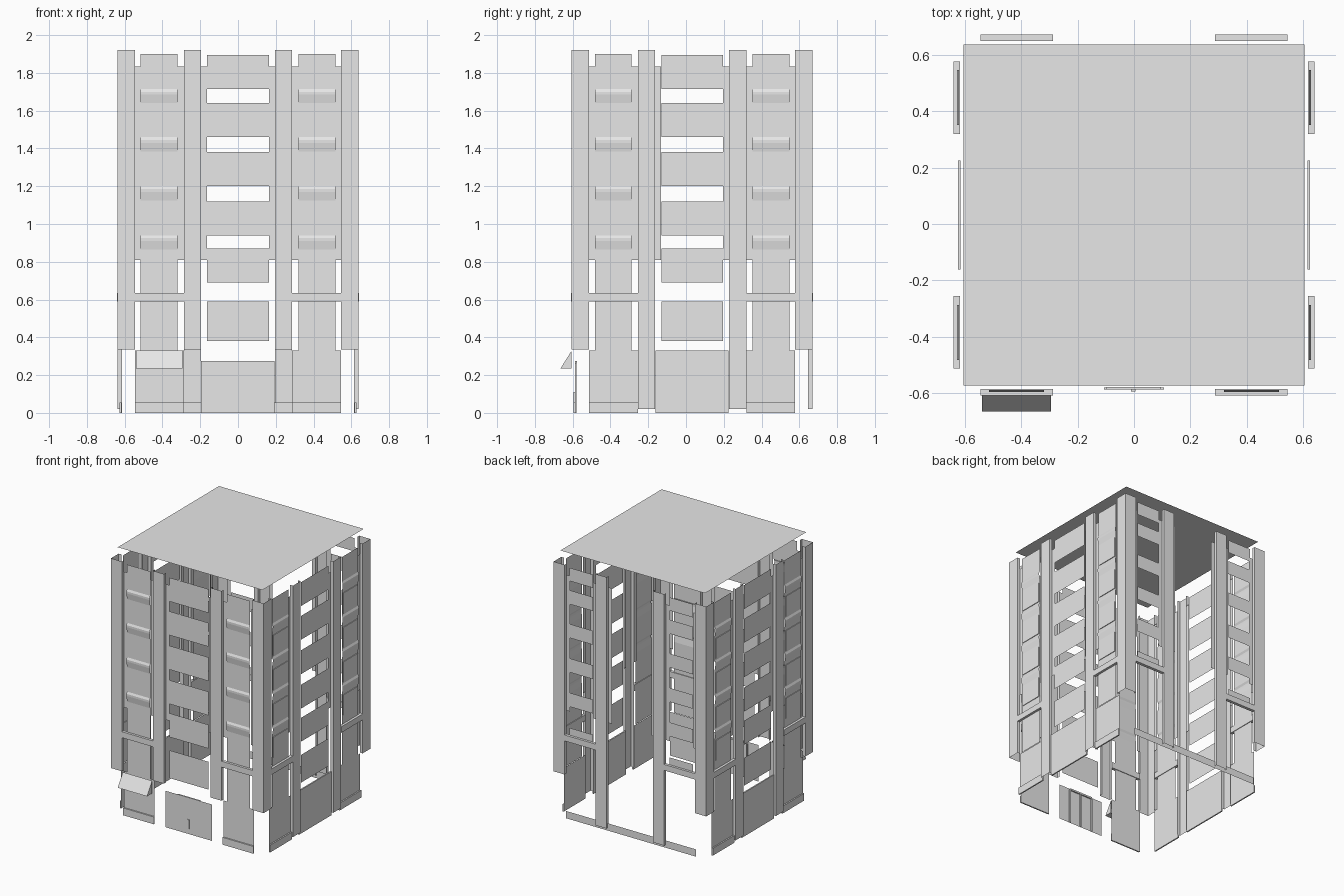
import bpy, bmesh, math
from mathutils import Matrix, Vector

if "Cube" in bpy.data.objects:
    bpy.data.objects.remove(bpy.data.objects["Cube"])

grey = bpy.data.materials.new("light grey")
grey.diffuse_color = (0.8, 0.8, 0.8, 1)
grey.use_nodes = True
grey.node_tree.nodes["Principled BSDF"].inputs["Base Color"].default_value = grey.diffuse_color

CY = 0.032           # building centre in y
W = 0.638            # outermost wall distance
BACK = 0.615         # inner wall distance
FRONT, RIGHT, REAR, LEFT = range(4)
ALL = (FRONT, RIGHT, REAR, LEFT)
FLOORS = (0.94, 1.20, 1.46, 1.715)   # bottom of each spandrel above a window


class Part:
    """Collects sheets and boxes given as u along a wall, w outward, z up."""
    def __init__(self, name, side):
        self.name, self.bm = name, bmesh.new()
        self.m = Matrix.Translation((0, CY, 0)) @ Matrix.Rotation(side * math.pi / 2, 4, 'Z')

    def face(self, pts):
        self.bm.faces.new([self.bm.verts.new(self.m @ Vector((u, -w, z))) for u, w, z in pts])

    def sheet(self, u0, u1, z0, z1, w):
        self.face([(u0, w, z0), (u1, w, z0), (u1, w, z1), (u0, w, z1)])

    def strip(self, path, z0, z1):
        # vertical sheet following a plan path of (u, w)
        for (a, b), (c, d) in zip(path, path[1:]):
            self.face([(a, b, z0), (c, d, z0), (c, d, z1), (a, b, z1)])

    def profile(self, u0, u1, pts):
        # horizontal sheet following a section of (w, z)
        for (w0, z0), (w1, z1) in zip(pts, pts[1:]):
            self.face([(u0, w0, z0), (u1, w0, z0), (u1, w1, z1), (u0, w1, z1)])

    def box(self, u0, u1, z0, z1, w0, w1):
        self.strip([(u0, w0), (u0, w1), (u1, w1), (u1, w0), (u0, w0)], z0, z1)
        self.face([(u0, w1, z1), (u1, w1, z1), (u1, w0, z1), (u0, w0, z1)])
        self.face([(u0, w0, z0), (u1, w0, z0), (u1, w1, z0), (u0, w1, z0)])

    def done(self):
        bmesh.ops.remove_doubles(self.bm, verts=self.bm.verts, dist=1e-5)
        me = bpy.data.meshes.new(self.name)
        self.bm.to_mesh(me)
        self.bm.free()
        me.materials.append(grey)
        bpy.context.collection.objects.link(bpy.data.objects.new(self.name, me))


def both(u0, u1):
    return ((-u1, -u0), (u0, u1))


names = {FRONT: "front", RIGHT: "right", REAR: "rear", LEFT: "left"}
for s in ALL:
    n = names[s]

    # corner column: one L-shaped shell with short returns
    p = Part(n + "_corner_column", s)
    p.strip([(0.545, BACK), (0.545, W), (W, W), (W, 0.545), (BACK, 0.545)], 0.335, 1.92)
    p.done()

    # pilasters: open channel shells
    p = Part(n + "_pilasters", s)
    for a, b in both(0.195, 0.287):
        p.strip([(a, BACK), (a, W), (b, W), (b, BACK)], 0.335 if s == FRONT else 0.02, 1.92)
    p.done()

    # backing strips beside the columns
    p = Part(n + "_jambs", s)
    for lo, hi in ((0.165, 0.195), (0.287, 0.32), (0.515, 0.545)):
        for a, b in both(lo, hi):
            p.sheet(a, b, 0.81, 1.835, BACK)
    p.done()

    # ledges across the side bays
    p = Part(n + "_ledges", s)
    for a, b in both(0.287, 0.545):
        p.box(a, b, 0.59, 0.635, 0.617, 0.64)
    p.done()

    # side bay infill
    p = Part(n + "_bay_panels", s)
    for a, b in both(0.32, 0.515):
        if s == REAR:
            for z in FLOORS:
                p.sheet(a, b, z - 0.09, z + 0.015, 0.622)
            p.sheet(a, b, 1.80, 1.90, 0.622)
            p.sheet(a, b, 0.635, 0.69, 0.622)
        else:
            pts = [(0.622, 0.33)]
            for z in FLOORS:
                pts += [(0.622, z - 0.075), (0.629, z - 0.03), (0.629, z - 0.015), (0.622, z)]
            p.profile(a, b, pts + [(0.622, 1.90)])
            if s != FRONT:
                for z in (0.69,) + FLOORS[:3]:
                    p.box(a + 0.012, b - 0.012, z + 0.012, z + 0.165, 0.622, 0.627)
    p.done()

    # centre spandrels between open windows
    if s != REAR:
        p = Part(n + "_centre_spandrels", s)
        for z in (0.69,) + FLOORS:
            p.sheet(-0.163, 0.163, z, z + 0.18, 0.62)
        p.sheet(-0.163, 0.163, 0.38, 0.59, 0.62)
        p.done()

        # ground floor walls with plinth
        p = Part(n + "_ground_walls", s)
        for a, b in both(0.287, 0.545):
            p.sheet(a, b, 0.0, 0.33, 0.618)
            p.box(a, b, 0.0, 0.055, 0.618, 0.628)
        if s != FRONT:
            p.box(-0.193, 0.193, 0.0, 0.33, 0.615, 0.625)
        p.done()

# entrance door with lintel, inner mullions and handle
p = Part("entrance_door", FRONT)
p.sheet(-0.195, 0.193, 0.0, 0.275, 0.62)
p.box(-0.097, 0.095, 0.262, 0.275, 0.61, 0.62)
for u in (-0.1, 0.0, 0.1):
    p.box(u - 0.006, u + 0.006, 0.0, 0.262, 0.612, 0.619)
p.box(-0.01, 0.006, 0.04, 0.11, 0.62, 0.627)
p.done()

# rail along the bottom of the open rear wall
p = Part("rear_rail", REAR)
p.sheet(-0.545, 0.545, 0.0, 0.055, 0.624)
p.done()

# wedge awning over the left front bay
p = Part("awning", FRONT)
a, b = -0.54, -0.295
p.profile(a, b, [(0.637, 0.235), (0.697, 0.235), (0.637, 0.33)])
p.face([(a, 0.637, 0.235), (a, 0.697, 0.235), (a, 0.637, 0.33)])
p.face([(b, 0.697, 0.235), (b, 0.637, 0.235), (b, 0.637, 0.33)])
p.done()

# flat roof sheet
p = Part("roof", FRONT)
r = 0.605
p.face([(-r, r, 2.0), (r, r, 2.0), (r, -r, 2.0), (-r, -r, 2.0)])
p.done()
